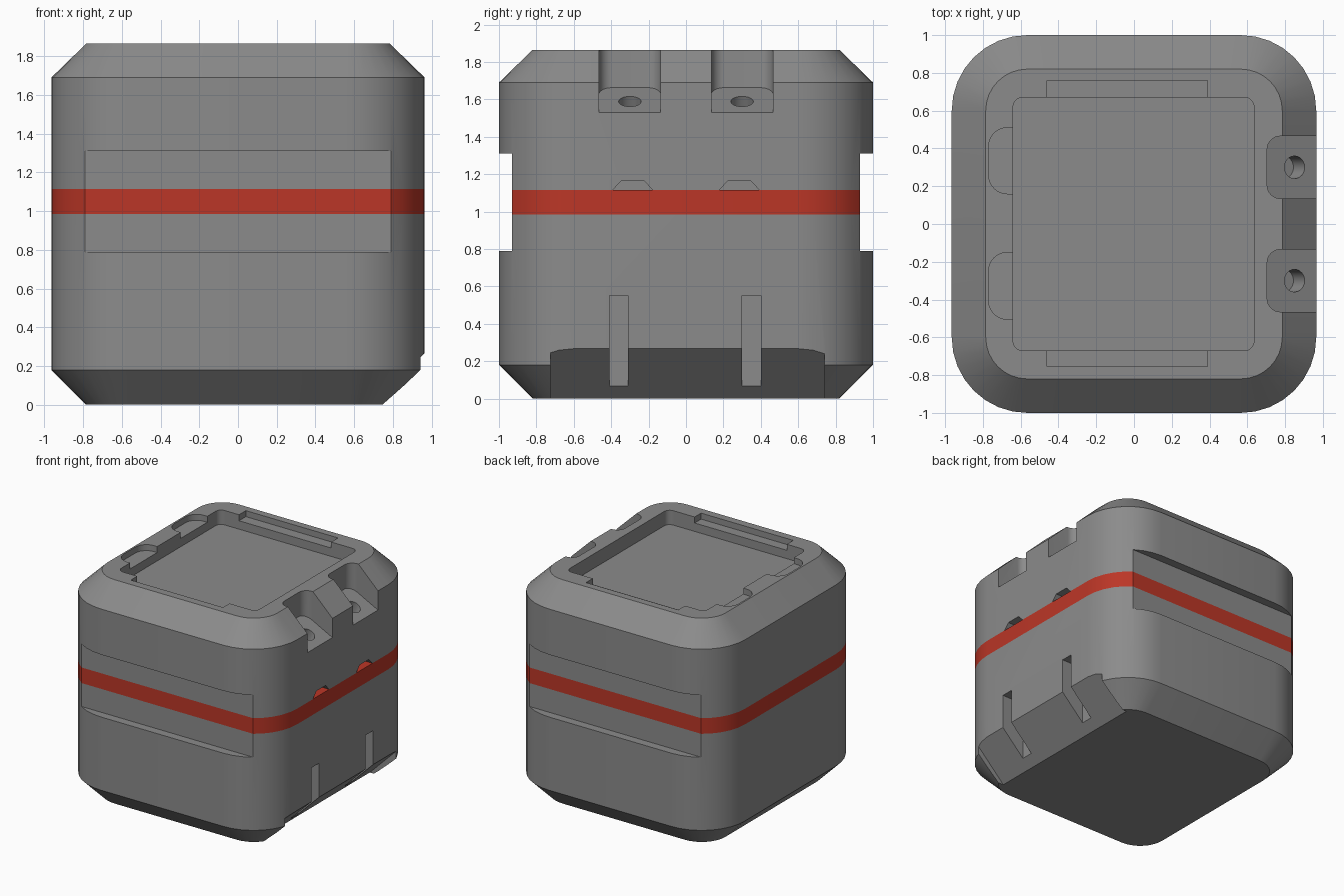
import bpy, bmesh, math
from mathutils import Vector

if "Cube" in bpy.data.objects:
    bpy.data.objects.remove(bpy.data.objects["Cube"])

HX, HY, R, TOP = 0.965, 1.0, 0.40, 1.865
BAND_LO, BAND_HI = 0.985, 1.115


def material(name, rgb):
    m = bpy.data.materials.new(name)
    m.diffuse_color = (*rgb, 1)
    m.use_nodes = True
    m.node_tree.nodes["Principled BSDF"].inputs["Base Color"].default_value = m.diffuse_color
    return m


GREY = material("shell grey", (0.26, 0.26, 0.26))
RED = material("band red", (0.50, 0.037, 0.02))


def loft(name, rings, mat=GREY):
    """Closed solid through rings of equal point count."""
    bm = bmesh.new()
    vs = [[bm.verts.new(p) for p in ring] for ring in rings]
    n = len(rings[0])
    for a, b in zip(vs, vs[1:]):
        for i in range(n):
            j = (i + 1) % n
            bm.faces.new((a[i], a[j], b[j], b[i]))
    bm.faces.new(vs[0][::-1])
    bm.faces.new(vs[-1])
    bmesh.ops.recalc_face_normals(bm, faces=bm.faces)
    me = bpy.data.meshes.new(name)
    bm.to_mesh(me)
    bm.free()
    me.materials.append(mat)
    ob = bpy.data.objects.new(name, me)
    bpy.context.collection.objects.link(ob)
    return ob


def rounded(x0, x1, y0, y1, r, seg=8):
    """Rounded rectangle outline in plan."""
    pts = []
    corners = ((x1 - r, y1 - r), (x0 + r, y1 - r), (x0 + r, y0 + r), (x1 - r, y0 + r))
    for k, (cx, cy) in enumerate(corners):
        for i in range(seg + 1):
            a = (k + i / seg) * math.pi / 2
            pts.append((cx + r * math.cos(a), cy + r * math.sin(a)))
    return pts


def shell(name, layers, mat):
    """Rounded body from (height, inset) layers."""
    return loft(name, [[(x, y, z) for x, y in
                        rounded(-HX + i, HX - i, -HY + i, HY - i, R - i)]
                       for z, i in layers], mat)


def pocket(x0, x1, y0, y1, r, floor):
    """Cutter open to the top; floor is a function of x."""
    o = rounded(x0, x1, y0, y1, r)
    return loft("cutter", [[(x, y, floor(x)) for x, y in o], [(x, y, 2.1) for x, y in o]])


def box(x0, x1, y0, y1, z0, z1):
    return loft("cutter", [[(x0, y0, z), (x1, y0, z), (x1, y1, z), (x0, y1, z)]
                           for z in (z0, z1)])


def cut(target, cutter):
    mod = target.modifiers.new("cut", "BOOLEAN")
    mod.operation, mod.solver, mod.object = "DIFFERENCE", "EXACT", cutter
    bpy.context.view_layer.objects.active = target
    bpy.ops.object.modifier_apply(modifier=mod.name)
    bpy.data.objects.remove(cutter, do_unlink=True)


# Main parts
lower = shell("lower_shell", [(0, 0.18), (0.18, 0), (BAND_LO, 0)], GREY)
band = shell("red_band", [(BAND_LO, 0), (BAND_HI, 0)], RED)
upper = shell("upper_shell", [(BAND_HI, 0), (1.69, 0), (TOP, 0.18)], GREY)

# Shallow grip recess across front and back
for part in (lower, band, upper):
    for s in (-1, 1):
        y0, y1 = sorted((s * 0.93, s * 1.3))
        cut(part, box(-1.2, 1.2, y0, y1, 0.79, 1.31))

# Top tray with shallow side slots and left finger pockets
cut(upper, pocket(-0.64, 0.635, -0.67, 0.67, 0.05, lambda x: TOP - 0.12))
for y0, y1 in ((0.5, 0.76), (-0.755, -0.5)):
    cut(upper, box(-0.46, 0.39, y0, y1, TOP - 0.05, 2.1))
for y0, y1 in ((0.16, 0.51), (-0.505, -0.15)):
    cut(upper, pocket(-0.77, -0.45, y0, y1, 0.1, lambda x: TOP - 0.05))

# Right side: sloped bolt pockets with holes, and vents above the band
SLOPE = 0.51
normal = Vector((SLOPE, 0, 1)).normalized()
along = Vector((normal.z, 0, -normal.x))
for s in (-1, 1):
    c = 0.3 * s
    cut(upper, pocket(0.705, 1.3, c - 0.165, c + 0.165, 0.07,
                      lambda x: 1.53 + (HX - x) * SLOPE))
    mid = Vector((0.85, c, 1.53 + (HX - 0.85) * SLOPE))
    rings = []
    for d in (-0.13, 0.06):
        rings.append([mid + normal * d + 0.06 * (along * math.cos(a) + Vector((0, math.sin(a), 0)))
                      for a in (k * math.tau / 24 for k in range(24))])
    cut(upper, loft("cutter", rings))
    v = 0.285 * s
    profile = ((-0.15, 1.07), (0.15, 1.07), (0.06, 1.165), (-0.06, 1.165))
    cut(upper, loft("cutter", [[(x, v + y, z) for y, z in profile] for x in (0.89, 1.2)]))

# Right side: deep bottom bevel and two upright slots
wedge = ((0.395, -0.3), (1.3, -0.3), (1.3, 0.6))
cut(lower, loft("cutter", [[(x, y, z) for x, z in wedge] for y in (-0.725, 0.74)]))
for y0 in (-0.41, 0.30):
    cut(lower, box(0.765, 1.2, y0, y0 + 0.1, 0.0301, 0.55))

# Smooth corners, keep hard edges
bpy.ops.object.select_all(action="DESELECT")
for ob in (lower, band, upper):
    ob.select_set(True)
bpy.context.view_layer.objects.active = lower
bpy.ops.object.shade_smooth_by_angle(angle=math.radians(25))
